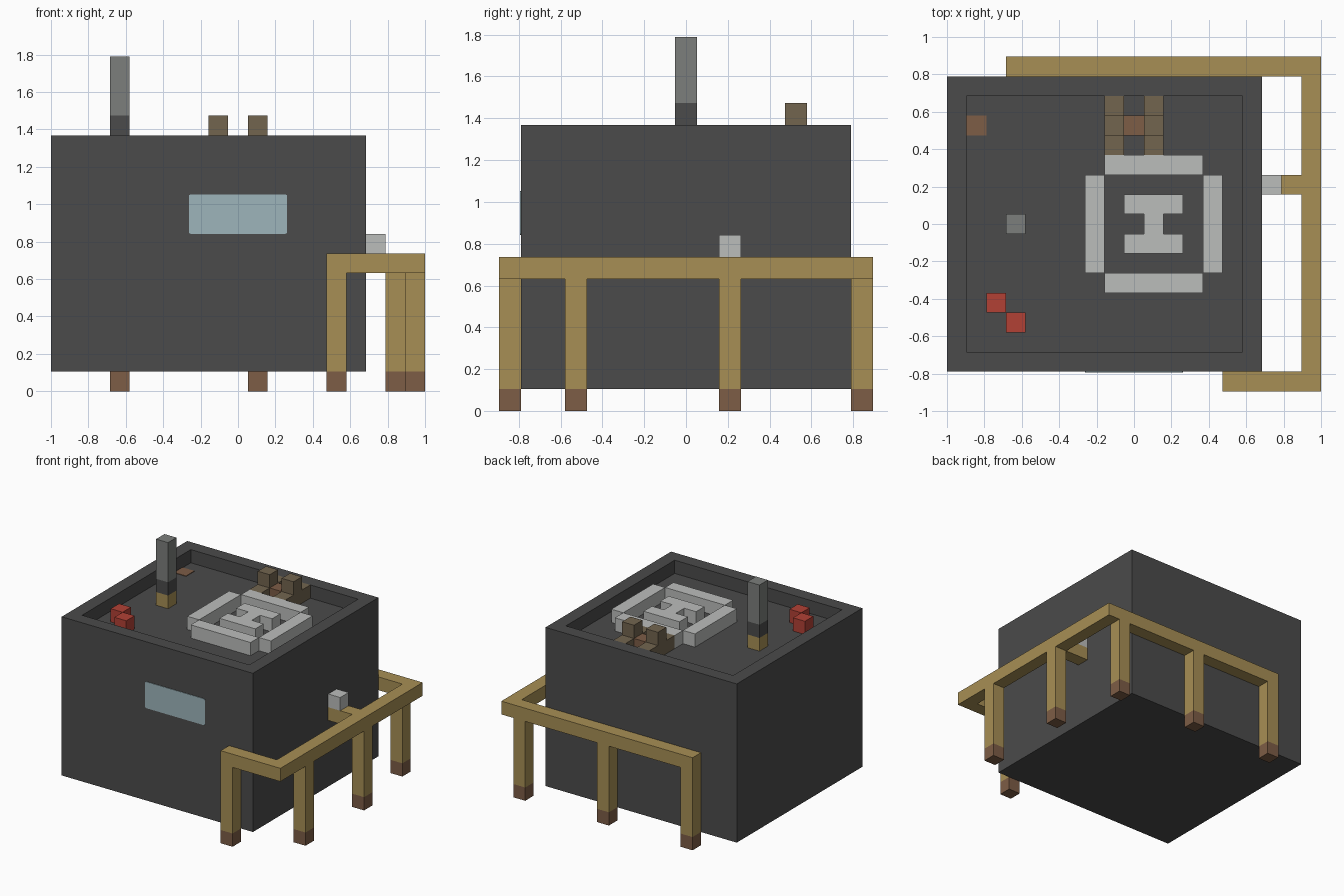
import bpy
import bmesh

U = 2 / 19  # one block


def material(name, rgb):
    m = bpy.data.materials.new(name)
    m.use_nodes = True
    m.diffuse_color = (*rgb, 1)
    bsdf = m.node_tree.nodes["Principled BSDF"]
    bsdf.inputs["Base Color"].default_value = (*rgb, 1)
    bsdf.inputs["Roughness"].default_value = 0.9
    return m


def finish(name, bm, mat):
    mesh = bpy.data.meshes.new(name)
    bm.to_mesh(mesh)
    bm.free()
    mesh.materials.append(mat)
    obj = bpy.data.objects.new(name, mesh)
    bpy.context.collection.objects.link(obj)
    return obj


def add_box(bm, x, y, z):
    """Add a box spanning three (low, high) ranges measured in blocks."""
    verts = bmesh.ops.create_cube(bm, size=1)["verts"]
    for v in verts:
        v.co.x = (x[v.co.x > 0] - 9.5) * U
        v.co.y = (y[v.co.y > 0] - 8.5) * U
        v.co.z = z[v.co.z > 0] * U
    return verts


def blocks(name, mat, *boxes):
    bm = bmesh.new()
    for box in boxes:
        add_box(bm, *box)
    return finish(name, bm, mat)


cube = bpy.data.objects.get("Cube")
if cube:
    bpy.data.objects.remove(cube, do_unlink=True)

charcoal = material("charcoal", (0.07, 0.07, 0.07))
wood = material("golden wood", (0.39, 0.275, 0.09))
brown = material("brown", (0.205, 0.109, 0.061))
pale = material("pale grey", (0.5, 0.51, 0.5))
grey = material("mid grey", (0.2, 0.21, 0.2))
tan = material("dull tan", (0.17, 0.13, 0.078))
red = material("red", (0.445, 0.053, 0.036))
glass = material("pale blue glass", (0.337, 0.462, 0.497))

# Building with a sunken roof inside a parapet
bm = bmesh.new()
add_box(bm, (0, 16), (1, 16), (1, 13))
bm.normal_update()
top = max(bm.faces, key=lambda f: f.calc_center_median().z)
bmesh.ops.inset_region(bm, faces=[top], thickness=U, use_even_offset=True)
floor = bmesh.ops.extrude_face_region(bm, geom=[top])["geom"]
bmesh.ops.translate(bm, vec=(0, 0, -U),
                    verts=[g for g in floor if isinstance(g, bmesh.types.BMVert)])
if top.is_valid:
    bmesh.ops.delete(bm, geom=[top], context="FACES_ONLY")
bmesh.ops.recalc_face_normals(bm, faces=bm.faces)
finish("building", bm, charcoal)

# Front window with slightly rounded corners
bm = bmesh.new()
add_box(bm, (7, 12), (0.96, 1), (8, 10))
corners = [e for e in bm.edges if abs(e.verts[0].co.y - e.verts[1].co.y) > 0.001]
bmesh.ops.bevel(bm, geom=corners, offset=0.01, segments=2, profile=0.5, affect="EDGES")
finish("window", bm, glass)

# Walkway rails around three sides
RAIL = (6, 7)
blocks("rear_rail", wood, ((3, 18), (16, 17), RAIL))
blocks("side_rail", wood, ((18, 19), (0, 17), RAIL))
blocks("front_rail", wood, ((14, 18), (0, 1), RAIL))
blocks("side_bracket", wood, ((16, 18), (10, 11), RAIL))
blocks("bracket_lamp", pale, ((16, 17), (10, 11), (7, 8)))

# Posts with brown feet
for i, (x, y) in enumerate([(14, 0), (18, 3), (18, 10), (17, 16), (10, 16), (3, 16)], 1):
    blocks(f"post_{i}", wood, ((x, x + 1), (y, y + 1), (1, 6)))
    blocks(f"post_foot_{i}", brown, ((x, x + 1), (y, y + 1), (0, 1)))

# Raised roof marking: broken ring and centre bars
ROOF = (12, 13)
blocks("pad_ring", pale,
       *[((8, 13), (y, y + 1), ROOF) for y in (5, 11)],
       *[((x, x + 1), (6, 11), ROOF) for x in (7, 13)])
blocks("pad_centre", pale,
       *[((9, 12), (y, y + 1), ROOF) for y in (7, 9)],
       ((10, 11), (8, 9), ROOF))

# Mast in three sections
for part, mat, z in (("base", wood, ROOF), ("collar", charcoal, (13, 14)),
                     ("pole", grey, (14, 17))):
    blocks(f"mast_{part}", mat, ((3, 4), (8, 9), z))

# Roof machinery: two stepped units joined by a brown block
for side, x in (("right", 8), ("left", 10)):
    blocks(f"{side}_vent_base", tan, ((x, x + 1), (12, 15), ROOF))
    blocks(f"{side}_vent_top", tan, ((x, x + 1), (13, 14), (13, 14)))
blocks("vent_link", brown, ((9, 10), (13, 14), ROOF))

# Red crates and the flat roof hatch
for i, (x, y) in enumerate([(2, 4), (3, 3)], 1):
    blocks(f"red_crate_{i}", red, ((x, x + 1), (y, y + 1), ROOF))
blocks("roof_hatch", brown, ((1, 2), (13, 14), (12, 12.04)))
